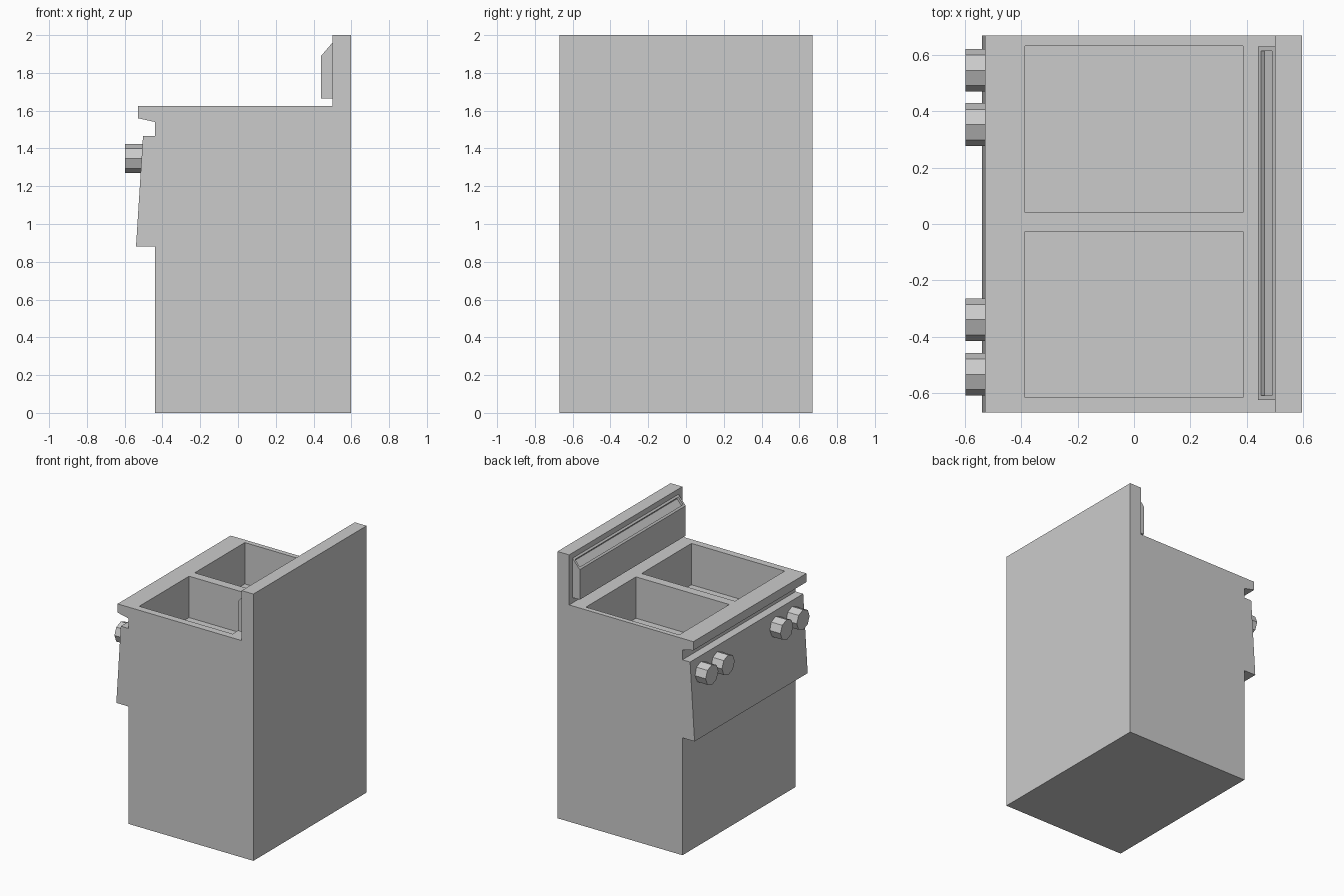
import bpy, bmesh, math
from mathutils import Vector

if "Cube" in bpy.data.objects:
    bpy.data.objects.remove(bpy.data.objects["Cube"])


def make_object(name, bm):
    bmesh.ops.recalc_face_normals(bm, faces=bm.faces)
    mesh = bpy.data.meshes.new(name)
    bm.to_mesh(mesh)
    bm.free()
    obj = bpy.data.objects.new(name, mesh)
    bpy.context.collection.objects.link(obj)
    return obj


def extrude_profile(points, y0, y1):
    """Closed x-z outline swept along y."""
    bm = bmesh.new()
    face = bm.faces.new([bm.verts.new((x, y0, z)) for x, z in points])
    new = bmesh.ops.extrude_face_region(bm, geom=[face])["geom"]
    verts = [v for v in new if isinstance(v, bmesh.types.BMVert)]
    bmesh.ops.translate(bm, verts=verts, vec=(0, y1 - y0, 0))
    bmesh.ops.recalc_face_normals(bm, faces=bm.faces)
    return bm


# Cabinet: base, sloped control panel, worktop lip and backsplash
cabinet = make_object("cabinet", extrude_profile([
    (-0.44, 0), (0.597, 0), (0.597, 2), (0.5, 2), (0.5, 1.625),
    (-0.53, 1.625), (-0.53, 1.56), (-0.44, 1.54), (-0.44, 1.465),
    (-0.503, 1.465), (-0.54, 0.88), (-0.44, 0.88)], -0.67, 0.67))

# Two open basins cut into the worktop
for i, (y0, y1) in enumerate([(-0.617, -0.027), (0.04, 0.633)]):
    cutter = make_object(f"basin_cutter_{i + 1}", extrude_profile(
        [(-0.387, 1.315), (0.387, 1.315), (0.387, 1.8), (-0.387, 1.8)], y0, y1))
    cutter.hide_render = True
    cutter.hide_set(True)
    mod = cabinet.modifiers.new(f"basin_{i + 1}", "BOOLEAN")
    mod.operation = "DIFFERENCE"
    mod.solver = "EXACT"
    mod.object = cutter

# Flue panel on the backsplash, with a slot sunk into its chamfer
bm = extrude_profile([(0.44, 1.665), (0.505, 1.665), (0.505, 1.96),
                      (0.5, 1.96), (0.44, 1.89)], -0.625, 0.63)
chamfer = min(bm.faces, key=lambda f: (f.normal - Vector((-0.76, 0, 0.65))).length)
normal = chamfer.normal.copy()
bmesh.ops.inset_region(bm, faces=[chamfer], thickness=0.023)
new = bmesh.ops.extrude_face_region(bm, geom=[chamfer])["geom"]
bmesh.ops.delete(bm, geom=[chamfer], context="FACES_ONLY")
bmesh.ops.translate(bm, verts=[v for v in new if isinstance(v, bmesh.types.BMVert)],
                    vec=normal * -0.018)
make_object("flue_panel", bm)

# Octagonal control knobs, two per basin
for i, y in enumerate([-0.534, -0.34, 0.353, 0.546]):
    r = 0.076
    bpy.ops.mesh.primitive_cylinder_add(vertices=8, radius=r, depth=0.1,
                                        location=(-0.548, y, 1.347),
                                        rotation=(0, math.pi / 2, 0))
    bpy.context.object.name = f"knob_{i + 1}"
